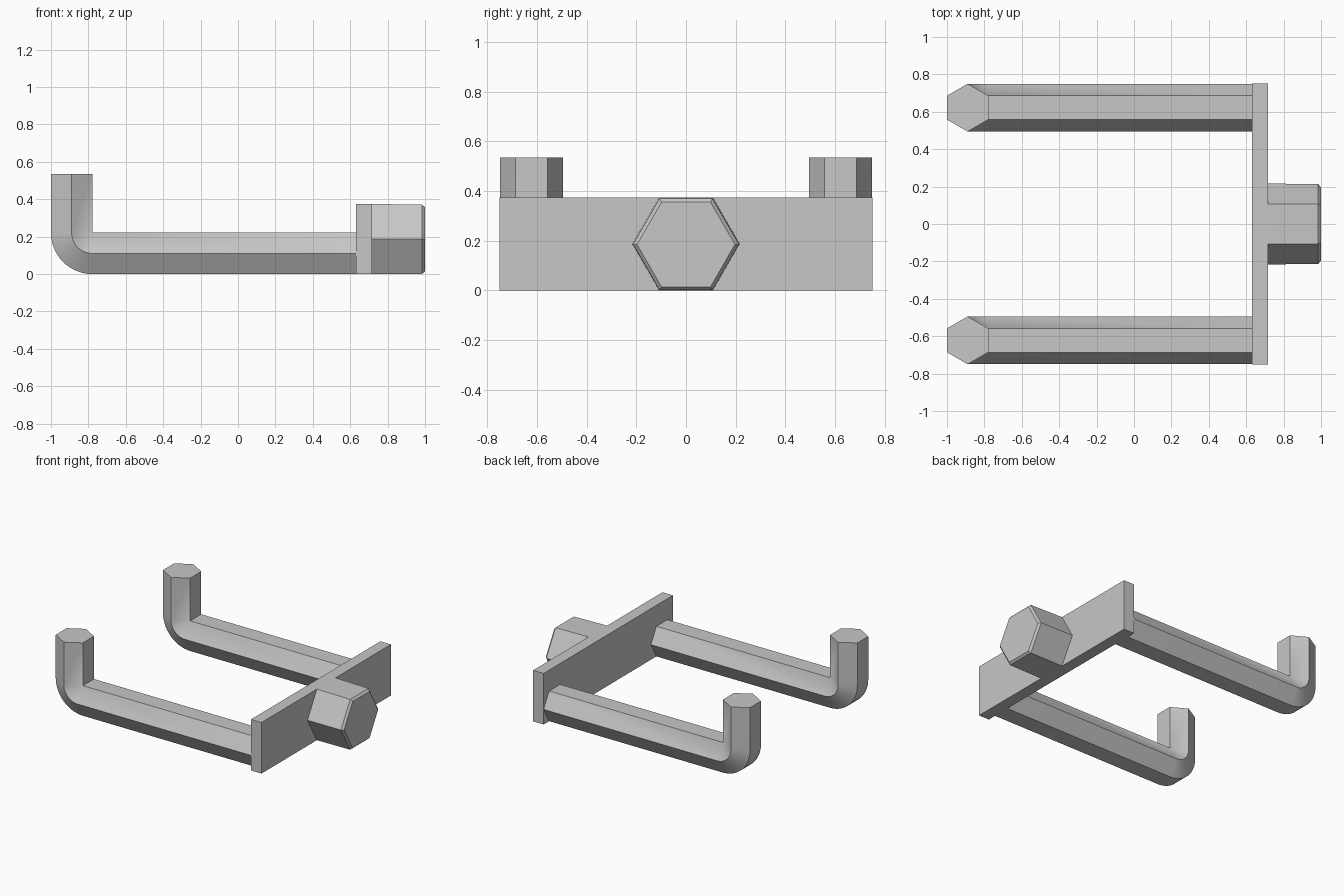
import bpy, bmesh
from math import sin, cos, pi, radians
from mathutils import Vector

cube = bpy.data.objects.get("Cube")
if cube:
    bpy.data.objects.remove(cube, do_unlink=True)

steel = bpy.data.materials.new("plain grey")
steel.use_nodes = True
grey = (0.57, 0.57, 0.57, 1)
steel.diffuse_color = grey
steel.node_tree.nodes["Principled BSDF"].inputs["Base Color"].default_value = grey


def finish(name, bm):
    bmesh.ops.remove_doubles(bm, verts=bm.verts, dist=0.0005)
    bmesh.ops.recalc_face_normals(bm, faces=bm.faces)
    mesh = bpy.data.meshes.new(name)
    bm.to_mesh(mesh)
    bm.free()
    mesh.materials.append(steel)
    obj = bpy.data.objects.new(name, mesh)
    bpy.context.collection.objects.link(obj)
    bpy.ops.object.select_all(action="DESELECT")
    obj.select_set(True)
    bpy.context.view_layer.objects.active = obj
    bpy.ops.object.shade_smooth_by_angle(angle=radians(30))
    return obj


def loft_hexagons(name, sections):
    """Skin hexagons given as (centre, outward direction, corner radius)."""
    bm = bmesh.new()
    rings = []
    for centre, out, r in sections:
        rings.append([bm.verts.new(centre + Vector((0, r * cos(k * pi / 3), 0))
                                   + out * r * sin(k * pi / 3)) for k in range(6)])
    for a, b in zip(rings, rings[1:]):
        for k in range(6):
            n = (k + 1) % 6
            bm.faces.new((a[k], a[n], b[n], b[k]))
    bm.faces.new(rings[0])
    bm.faces.new(rings[-1])
    return finish(name, bm)


# Bent hexagonal arms, one on each side; the bend pivots on the inner corner
FLAT = 0.1105
RADIUS = FLAT / cos(pi / 6)
BEND_STEPS = 14
for side, y in (("left_arm", -0.622), ("right_arm", 0.622)):
    pivot = Vector((-1 + 2 * FLAT, y, 2 * FLAT))
    down, back = Vector((0, 0, -1)), Vector((-1, 0, 0))
    sections = [(Vector((0.64, y, FLAT)), down, RADIUS)]
    for i in range(BEND_STEPS + 1):
        t = pi / 2 * i / BEND_STEPS
        out = down * cos(t) + back * sin(t)
        sections.append((pivot + out * FLAT, out, RADIUS))
    sections.append((Vector((-1 + FLAT, y, 0.535)), back, RADIUS))
    loft_hexagons(side, sections)

# Cross plate joining the arms
bm = bmesh.new()
bmesh.ops.create_cube(bm, size=1)
bmesh.ops.scale(bm, vec=(0.085, 1.5, 0.375), verts=bm.verts)
bmesh.ops.translate(bm, vec=(0.6735, 0, 0.1875), verts=bm.verts)
finish("cross_plate", bm)

# Hexagonal head with a slight taper and a chamfered rim
up = Vector((0, 0, 1))
head = [(0.71, 0.1875, 0.2165), (0.985, 0.186, 0.213), (1.0, 0.185, 0.197)]
loft_hexagons("hex_head", [(Vector((x, 0, z)), up, r) for x, z, r in head])
